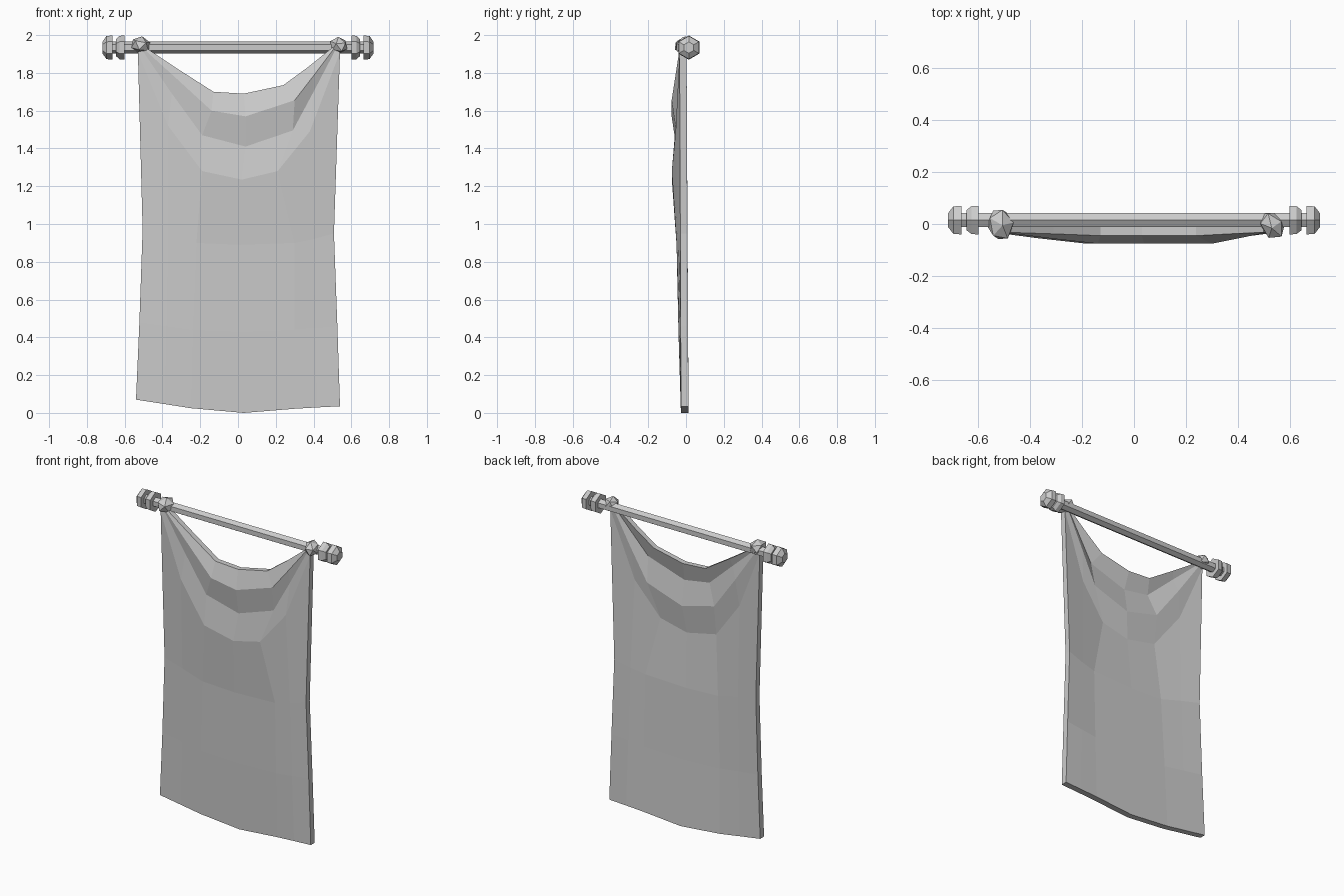
import bpy, bmesh
from math import pi, cos, sin
from mathutils import Vector

if "Cube" in bpy.data.objects:
    bpy.data.objects.remove(bpy.data.objects["Cube"])

ROD_Y, ROD_Z = 0.015, 1.934


def make_object(name, bm):
    bmesh.ops.recalc_face_normals(bm, faces=bm.faces[:])
    mesh = bpy.data.meshes.new(name)
    bm.to_mesh(mesh)
    bm.free()
    obj = bpy.data.objects.new(name, mesh)
    bpy.context.collection.objects.link(obj)
    return obj


def hex_lathe(name, profile):
    """Six-sided solid along x from (x, radius) pairs."""
    bm = bmesh.new()
    rings = [[bm.verts.new((x, ROD_Y + r * sin(k * pi / 3), ROD_Z + r * cos(k * pi / 3)))
              for k in range(6)] for x, r in profile]
    for a, b in zip(rings, rings[1:]):
        for k in range(6):
            n = (k + 1) % 6
            bm.faces.new((a[k], a[n], b[n], b[k]))
    bm.faces.new(rings[0])
    bm.faces.new(rings[-1])
    return make_object(name, bm)


# Rod and stepped end finials
hex_lathe("rod", [(-0.68, 0.031), (0.68, 0.031)])
for side, s in (("left", -1), ("right", 1)):
    hex_lathe("finial_ring_" + side, [(s * 0.60, 0.064), (s * 0.627, 0.062), (s * 0.646, 0.045)])
    hex_lathe("finial_cap_" + side, [(s * 0.665, 0.064), (s * 0.697, 0.061), (s * 0.718, 0.030)])


# Faceted knots tying the cloth to the rod
def knot(name, loc, size, rot):
    bpy.ops.mesh.primitive_ico_sphere_add(subdivisions=1, radius=1, location=loc, rotation=rot)
    obj = bpy.context.object
    obj.name = name
    obj.scale = size


knot("knot_left", (-0.515, -0.002, 1.947), (0.054, 0.066, 0.047), (0.1, 0.15, 0.2))
knot("knot_right", (0.533, -0.005, 1.947), (0.046, 0.062, 0.045), (0.2, -0.15, 0.5))

# Draped cloth: each row is left to right (x, z), then y at edge, side and middle
rows = [
    ([(-.49, 1.935), (-.31, 1.815), (-.13, 1.70), (.03, 1.69), (.24, 1.735), (.37, 1.83), (.50, 1.935)],
     (-.032, -.038, -.045)),
    ([(-.497, 1.925), (-.32, 1.765), (-.14, 1.60), (.04, 1.57), (.30, 1.655), (.40, 1.785), (.507, 1.927)],
     (-.034, -.056, -.076)),
    ([(-.507, 1.92), (-.35, 1.69), (-.19, 1.47), (.04, 1.41), (.29, 1.495), (.40, 1.70), (.515, 1.92)],
     (-.032, -.040, -.052)),
    ([(-.53, 1.91), (-.37, 1.52), (-.19, 1.28), (.02, 1.235), (.21, 1.28), (.38, 1.49), (.54, 1.91)],
     (-.034, -.055, -.075)),
    ([(-.505, .97), (-.37, .94), (-.22, .90), (.01, .89), (.30, .90), (.40, .92), (.508, .95)],
     (-.030, -.041, -.050)),
    ([(-.522, .48), (-.38, .46), (-.24, .44), (.02, .43), (.30, .44), (.41, .45), (.526, .46)],
     (-.028, -.034, -.040)),
    ([(-.54, .07), (-.39, .047), (-.25, .025), (.03, .0), (.30, .022), (.42, .029), (.54, .035)],
     (-.027, -.027, -.027)),
]
bm = bmesh.new()
layers = []
for back in (False, True):
    grid = []
    for i, (pts, (edge, mid, inner)) in enumerate(rows):
        depth = (edge, mid, inner, inner, inner, mid, edge)
        thick = 0.034 + 0.001 * i
        grid.append([bm.verts.new((x, y + (thick if back else 0), z))
                     for (x, z), y in zip(pts, depth)])
    for a, b in zip(grid, grid[1:]):
        for j in range(6):
            bm.faces.new((a[j], a[j + 1], b[j + 1], b[j]))
    layers.append(grid)


# Rim joining the front and back of the cloth
def outline(g):
    return g[0] + [r[-1] for r in g[1:]] + g[-1][-2::-1] + [r[0] for r in g[-2:0:-1]]


front, rear = outline(layers[0]), outline(layers[1])
for k in range(len(front)):
    n = (k + 1) % len(front)
    bm.faces.new((front[k], front[n], rear[n], rear[k]))
make_object("cloth_banner", bm)
